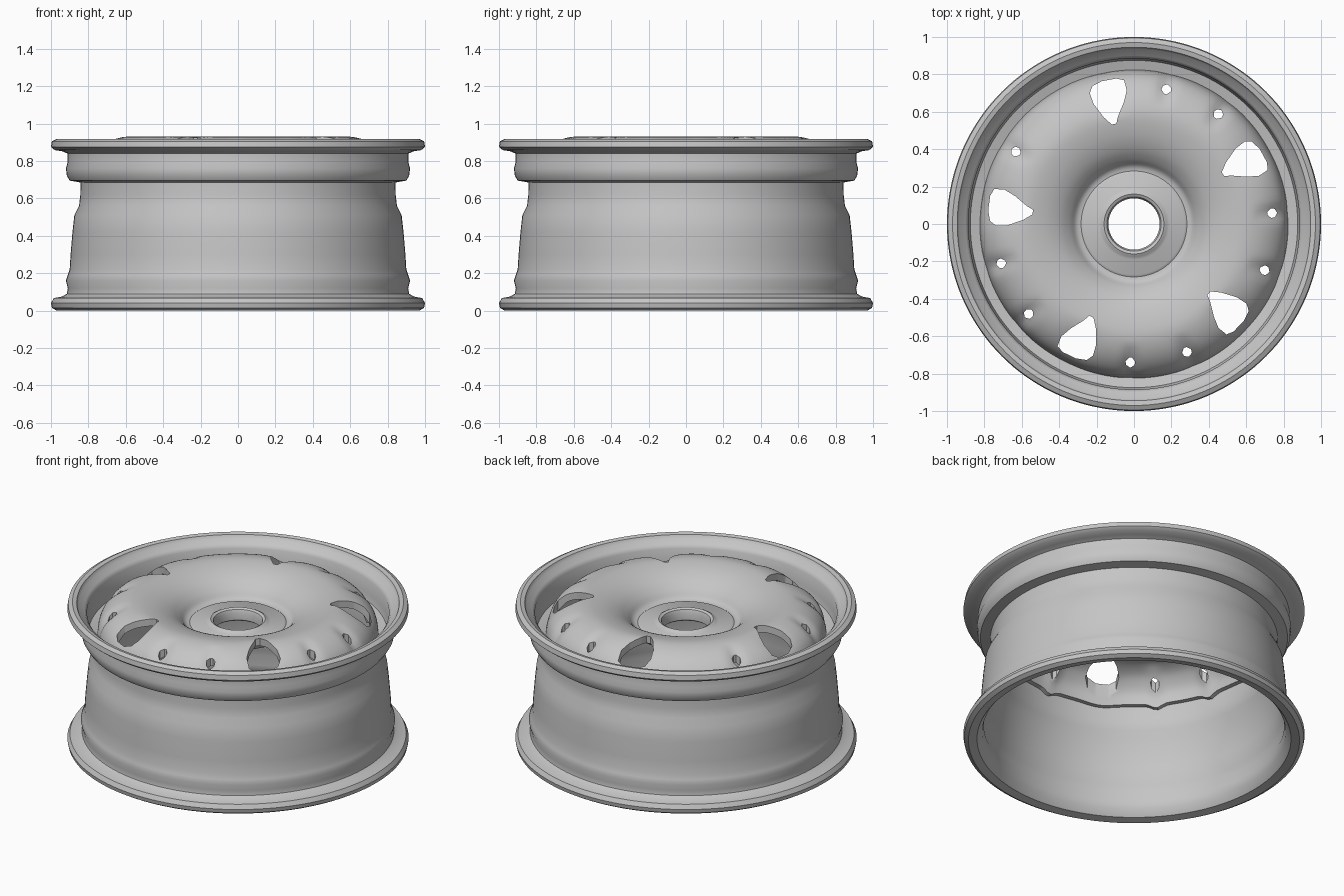
import bpy
import bmesh
import math
from mathutils import Matrix, Vector

cube = bpy.data.objects.get("Cube")
if cube:
    bpy.data.objects.remove(cube, do_unlink=True)

metal = bpy.data.materials.new("grey metal")
metal.use_nodes = True
GREY = (0.56, 0.56, 0.56, 1)
metal.diffuse_color = GREY
metal.node_tree.nodes["Principled BSDF"].inputs["Base Color"].default_value = GREY


def finish(bm, name):
    bmesh.ops.recalc_face_normals(bm, faces=bm.faces)
    mesh = bpy.data.meshes.new(name)
    bm.to_mesh(mesh)
    bm.free()
    mesh.materials.append(metal)
    obj = bpy.data.objects.new(name, mesh)
    bpy.context.collection.objects.link(obj)
    return obj


def activate(obj):
    bpy.ops.object.select_all(action="DESELECT")
    obj.select_set(True)
    bpy.context.view_layer.objects.active = obj


def smooth(obj, degrees=40):
    activate(obj)
    bpy.ops.object.shade_smooth_by_angle(angle=math.radians(degrees))


def lathe(name, profile, segments=144, shape=None):
    """Spin a closed (radius, height) loop; shape(r, angle) lowers points."""
    bm = bmesh.new()
    rings = []
    for i in range(segments):
        a = math.tau * i / segments
        rings.append([bm.verts.new((r * math.cos(a), r * math.sin(a),
                                    z - (shape(r, a) if shape else 0)))
                      for r, z in profile])
    n = len(profile)
    for i in range(segments):
        p, q = rings[i], rings[(i + 1) % segments]
        for j in range(n):
            k = (j + 1) % n
            bm.faces.new((p[j], q[j], q[k], p[k]))
    return finish(bm, name)


def refine(points, steps=4):
    """Catmull-Rom smoothing of an open profile."""
    pts = [Vector(p) for p in points]
    pts = [pts[0]] + pts + [pts[-1]]
    out = []
    for a, b, c, d in zip(pts, pts[1:], pts[2:], pts[3:]):
        for s in range(steps):
            t = s / steps
            out.append(0.5 * (2 * b + (c - a) * t
                              + (2 * a - 5 * b + 4 * c - d) * t ** 2
                              + (3 * b - a - 3 * c + d) * t ** 3))
    return [tuple(p) for p in out + [pts[-1]]]


# Barrel with both flanges, bead seats and drop centre
outside = [(0.97, 0), (0.995, 0.015), (1.0, 0.04), (0.985, 0.067), (0.94, 0.075),
           (0.915, 0.09), (0.91, 0.12), (0.92, 0.16), (0.91, 0.19), (0.9, 0.22),
           (0.895, 0.3), (0.885, 0.42), (0.875, 0.51), (0.85, 0.56), (0.843, 0.62),
           (0.842, 0.685), (0.9, 0.695), (0.915, 0.72), (0.92, 0.76), (0.912, 0.79),
           (0.912, 0.84), (0.94, 0.852), (0.98, 0.858), (1.0, 0.875), (0.995, 0.905),
           (0.97, 0.918)]
inside = [(0.945, 0.912), (0.935, 0.89), (0.9, 0.872), (0.885, 0.85), (0.885, 0.76),
          (0.875, 0.72), (0.82, 0.705), (0.812, 0.62), (0.82, 0.54), (0.85, 0.49),
          (0.865, 0.3), (0.875, 0.2), (0.888, 0.16), (0.88, 0.1), (0.89, 0.05),
          (0.92, 0.01)]
smooth(lathe("rim_barrel", outside + inside))

# Opening angles: five windows, with a pair of small slots between neighbours
WINDOWS = [math.radians(100.5 + 72 * i) for i in range(5)]
SLOTS = [a + math.radians(s) for a in WINDOWS for s in (-24, -48)]
SLOTS = [a for a in SLOTS if abs(math.degrees(a) % 360 - 124.5) > 3]


def scoop(r, angle):
    """Shallow outward-opening hollows around windows and slots."""
    depth = 0
    for angles, width, amount, start in ((WINDOWS, 0.13, 0.02, 0.58),
                                         (SLOTS, 0.05, 0.03, 0.64)):
        reach = min(max((r - start) / 0.12, 0), 1)
        for a in angles:
            d = math.remainder(angle - a, math.tau)
            depth += amount * reach * math.exp(-(d / width) ** 2)
    return depth


# Dished disc
dome = refine([(0.275, 0.785), (0.31, 0.795), (0.345, 0.835), (0.4, 0.878), (0.48, 0.912),
               (0.58, 0.93), (0.66, 0.918), (0.73, 0.885), (0.785, 0.835),
               (0.815, 0.775), (0.825, 0.7)])
under = refine([(0.79, 0.7), (0.78, 0.76), (0.75, 0.81), (0.7, 0.855), (0.62, 0.883),
                (0.54, 0.88), (0.46, 0.855), (0.39, 0.815), (0.34, 0.765), (0.275, 0.745)])
disc = lathe("wheel_disc", dome + under, 180, scoop)


def prism(bm, outline, angle):
    """Vertical cutter from a (radial, sideways) outline."""
    turn = Matrix.Rotation(angle, 3, "Z")
    low, high = ([bm.verts.new(turn @ Vector((r, s, z))) for r, s in outline]
                 for z in (0.6, 1.1))
    bm.faces.new(low)
    bm.faces.new(high)
    n = len(outline)
    for i in range(n):
        k = (i + 1) % n
        bm.faces.new((low[i], low[k], high[k], high[i]))


# Window and slot openings cut through the disc
window = [(0.545, 0.02), (0.59, 0.055), (0.67, 0.095), (0.73, 0.105), (0.765, 0.085),
          (0.782, 0.03), (0.782, -0.05), (0.765, -0.088), (0.71, -0.092),
          (0.65, -0.065), (0.58, -0.02), (0.545, -0.005)]
slot = [(0.715, 0.008), (0.735, 0.026), (0.755, 0.022), (0.768, 0.0),
        (0.755, -0.022), (0.735, -0.026), (0.715, -0.008)]
cut = bmesh.new()
for a in WINDOWS:
    prism(cut, window, a)
for a in SLOTS:
    prism(cut, slot, a)
cutter = finish(cut, "opening_cutter")
cutter.hide_render = True
boolean = disc.modifiers.new("openings", "BOOLEAN")
boolean.operation = "DIFFERENCE"
boolean.solver = "EXACT"
boolean.object = cutter
activate(disc)
bpy.ops.object.modifier_apply(modifier=boolean.name)
bpy.data.objects.remove(cutter, do_unlink=True)
smooth(disc)

# Hub plate with a raised collar round the centre bore
hub = [(0.285, 0.785), (0.27, 0.795), (0.19, 0.79), (0.175, 0.8), (0.16, 0.808),
       (0.145, 0.8), (0.137, 0.78), (0.137, 0.735), (0.15, 0.725), (0.27, 0.73),
       (0.285, 0.745)]
smooth(lathe("hub_plate", hub, 96))
